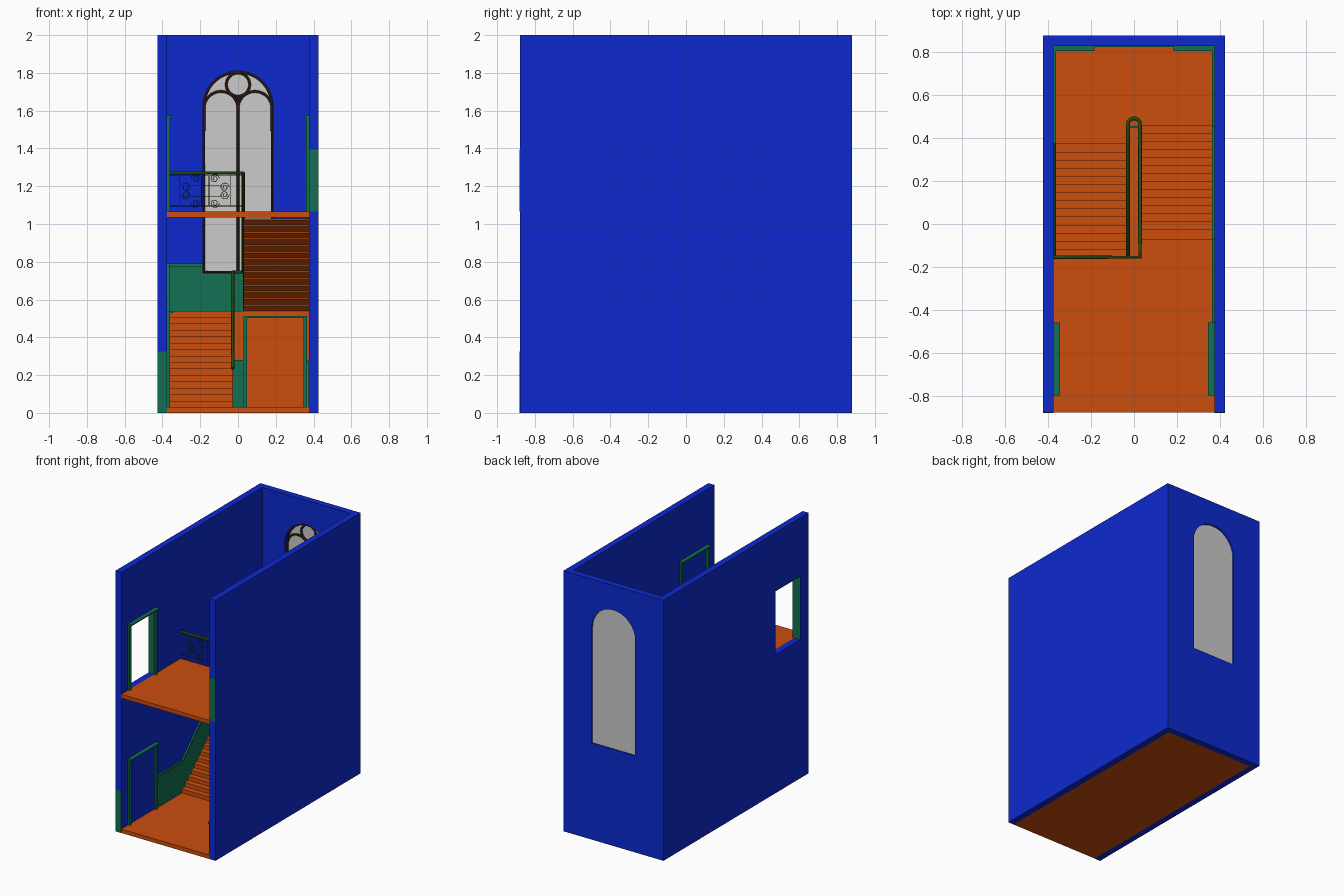
import bpy, bmesh, math
from mathutils import Vector

if "Cube" in bpy.data.objects:
    bpy.data.objects.remove(bpy.data.objects["Cube"])


def material(name, rgb):
    m = bpy.data.materials.new(name)
    m.diffuse_color = (*rgb, 1)
    m.use_nodes = True
    m.node_tree.nodes["Principled BSDF"].inputs["Base Color"].default_value = m.diffuse_color
    return m


BLUE = material("wall_blue", (0.004, 0.022, 0.62))
ORANGE = material("floor_orange", (0.60, 0.075, 0.004))
GREEN = material("trim_green", (0.006, 0.16, 0.085))
RAIL = material("rail_green", (0.02, 0.07, 0.004))
BROWN = material("tracery_brown", (0.025, 0.01, 0.005))


def link(name, data, mat):
    ob = bpy.data.objects.new(name, data)
    bpy.context.collection.objects.link(ob)
    if mat:
        data.materials.append(mat)
    return ob


def plate(name, loops, axis, a, b, mat):
    """Flat outline (first loop) with holes (other loops), thick from a to b along axis."""
    def put(p):
        return {'x': (a, p[0], p[1]), 'y': (p[0], a, p[1]), 'z': (p[0], p[1], a)}[axis]
    bm = bmesh.new()
    edges = []
    for loop in loops:
        vs = [bm.verts.new(put(p)) for p in loop]
        edges += [bm.edges.new((vs[i - 1], vs[i])) for i in range(len(vs))]
    bmesh.ops.triangle_fill(bm, use_beauty=True, edges=edges)
    ext = bmesh.ops.extrude_face_region(bm, geom=bm.faces[:])
    d = Vector([(b - a) if c == axis else 0 for c in 'xyz'])
    bmesh.ops.translate(bm, vec=d, verts=[g for g in ext['geom'] if isinstance(g, bmesh.types.BMVert)])
    bmesh.ops.recalc_face_normals(bm, faces=bm.faces[:])
    me = bpy.data.meshes.new(name)
    bm.to_mesh(me)
    bm.free()
    return link(name, me, mat)


def rect(u0, u1, v0, v1):
    return [(u0, v0), (u1, v0), (u1, v1), (u0, v1)]


def box(name, x, y, z, mat):
    return plate(name, [rect(*x, *y)], 'z', z[0], z[1], mat)


def tubes(name, paths, radius, mat, res=0):
    """Wires or rails; each path is (points, closed)."""
    cu = bpy.data.curves.new(name, 'CURVE')
    cu.dimensions = '3D'
    cu.bevel_depth, cu.bevel_resolution, cu.use_fill_caps = radius, res, True
    for pts, closed in paths:
        s = cu.splines.new('POLY')
        s.points.add(len(pts) - 1)
        for q, p in zip(s.points, pts):
            q.co = (*p, 1)
        s.use_cyclic_u = closed
    return link(name, cu, mat)


def arc(cx, cz, r, a0, a1, n):
    return [(cx + r * math.cos(a0 + (a1 - a0) * i / n), cz + r * math.sin(a0 + (a1 - a0) * i / n))
            for i in range(n + 1)]


W, E, B, F = 0.375, 0.425, 0.83, -0.88      # inner / outer half width, back inside, front
Z0, Z1, Z2 = 0.03, 0.54, 1.065              # ground, landing and upper floor levels
RUN, Y_L, Y_R, Y_W = 0.0375, -0.15, 0.455, 0.455
D0, D1 = -0.80, -0.46                       # side door frames along y

# walls with the window and upper left doorway openings
arch = [(-0.185, 0.74), (0.185, 0.74)] + arc(0, 1.625, 0.185, 0, math.pi, 28)
plate("back_wall", [rect(-E, E, 0, 2), arch], 'y', B, 0.88, BLUE)
plate("left_wall", [rect(F, B, 0, 2), rect(D0 + .02, D1 - .02, Z2, 1.555)], 'x', -E, -W, BLUE)
box("right_wall", (W, E), (F, B), (0, 2), BLUE)
box("left_wall_end_panel", (-E, -W), (F - .001, F + .002), (0, 0.325), GREEN)
box("right_wall_end_panel", (W, E), (F - .001, F + .002), (Z2, 1.395), GREEN)

# floors, landing and the wall below it
box("ground_floor", (-W, W), (F, B), (0, Z0), ORANGE)
plate("upper_floor", [[(-W, F), (W, F), (W, -0.07), (0.03, -0.07), (0.03, Y_L - .01), (-W, Y_L - .01)]],
      'z', 1.035, Z2, ORANGE)
plate("landing", [[(-W, 0.375), (-0.028, 0.375), (-0.028, Y_W), (W, Y_W), (W, B), (-W, B)]],
      'z', Z1 - 0.034, Z1, ORANGE)
box("closet_wall", (-W, W), (Y_W + .004, Y_W + .03), (Z0, Z1 - .034), ORANGE)


# stair flights: one step with a sloped underside, repeated
def flight(name, x0, x1, y0, z0, rise, s):
    t, n = 0.008, 0.006
    prof = [(0, 0), (RUN, rise - t), (RUN, rise), (-n, rise), (-n, rise - t), (0, rise - t)]
    ob = plate(name, [[(y0 + s * u, z0 + v) for u, v in prof]], 'x', x0, x1, ORANGE)
    m = ob.modifiers.new("steps", 'ARRAY')
    m.count, m.use_relative_offset, m.use_constant_offset = 14, False, True
    m.constant_offset_displace = (0, s * RUN, rise)


flight("lower_flight", -W, -0.028, Y_L, Z0, (Z1 - Z0) / 15, 1)
flight("upper_flight", 0.028, W, Y_R, Z1, (Z2 - Z1) / 15, -1)


# wainscot: thin panel under a thicker cap that follows a line of (y, z) floor points
def wainscot(name, line, side, h=0.25):
    top = [(y, z + h) for y, z in line]
    low = [(y, z + h - 0.014) for y, z in line]
    plate(name + "_panel", [line + low[::-1]], 'x', side * W, side * (W - 0.005), GREEN)
    plate(name + "_cap", [low + top[::-1]], 'x', side * W, side * (W - 0.012), GREEN)


wainscot("left_wainscot", [(D1, Z0), (Y_L, Z0), (0.375, Z1), (B, Z1)], -1)
wainscot("right_wainscot", [(D1, Z2), (-0.07, Z2), (Y_R, Z1), (B, Z1)], 1)
wainscot("ground_right_wainscot", [(F, Z0), (Y_W, Z0)], 1)
box("back_wainscot_panel", (-W, W), (B - .004, B), (Z1, 0.74), GREEN)
for s in (-1, 1):
    x = tuple(sorted((s * W, s * 0.185)))
    box("back_wainscot_side", x, (B - .005, B), (0.74, 0.776), GREEN)
    box("back_wainscot_cap", x, (B - .022, B), (0.776, 0.79), GREEN)
box("closet_wainscot", (-W, 0.03), (Y_W - .001, Y_W + .004), (Z0, 0.27), GREEN)
box("closet_wainscot_cap", (-W, 0.03), (Y_W - .006, Y_W + .004), (0.27, 0.28), GREEN)


# door frames: open-bottomed surround plus a projecting head
def surround(u0, u1, z, w=0.02, h=0.49):
    return [(u0, z), (u0 + w, z), (u0 + w, z + h), (u1 - w, z + h), (u1 - w, z), (u1, z),
            (u1, z + h + w - .008), (u0, z + h + w - .008)]


for name, s, z in (("ground_left", -1, Z0), ("upper_left", -1, Z2), ("upper_right", 1, Z2)):
    plate(name + "_door_frame", [surround(D0, D1, z)], 'x', s * W, s * (W - 0.015), GREEN)
    box(name + "_door_head", sorted((s * W, s * (W - 0.03))), (D0, D1), (z + .499, z + .51), GREEN)
plate("upper_left_door_lining", [surround(D0 + .019, D1 - .019, Z2, 0.004, 0.487)],
      'x', -E + .002, -W, GREEN)
plate("closet_door_frame", [surround(0.03, 0.365, Z0, 0.018, 0.472)], 'y', Y_W - .012, Y_W + .004, GREEN)

# arched window: pane and tracery
plate("window_pane", [arch], 'y', 0.864, 0.868, None)


def at_y(pts, y=0.857):
    return [(x, y, z) for x, z in pts]


inner = [(-0.18, 0.746), (0.18, 0.746)] + arc(0, 1.625, 0.18, 0, math.pi, 28)
tubes("window_tracery", [
    (at_y(inner), True),
    (at_y([(0, 0.745), (0, 1.675)]), False),
    (at_y(arc(0, 1.738, 0.062, 0, 2 * math.pi, 24)[:-1]), True),
    (at_y(arc(-0.09, 1.612, 0.09, 0, math.pi, 16)), False),
    (at_y(arc(0.09, 1.612, 0.09, 0, math.pi, 16)), False)], 0.008, BROWN, 1)

# handrail running up both flights and across the upper floor
R, H = 0.028, 0.205
hook = [(R * math.cos(a), 0.465 + R * math.sin(a), Z1 + H) for a in
        [math.pi * (1 - i / 8) for i in range(9)]]
rail = [(-R, Y_L, Z0 + H), (-R, 0.375, Z1 + H)] + hook + \
       [(R, -0.07, Z2 + H), (R, Y_L - .005, Z2 + H), (-W, Y_L - .005, Z2 + H)]
tubes("handrail", [(rail, False)], 0.009, RAIL, 1)


# wrought balustrade panels: frame bars and eight scrolls, mapped onto a plane
def balustrade(name, put, length, count):
    paths = [([put(0, .03), put(length, .03)], False), ([put(0, .19), put(length, .19)], False)]
    for u in (0, length):
        paths.append(([put(u, 0), put(u, H)], False))
    for k in range(count):
        c = length * (k + 0.5) / count
        for du in (-0.135, 0.135):
            paths.append(([put(c + du, .03), put(c + du, H)], False))
        for dv in (0.08, 0.14):
            paths.append(([put(c - .08, dv), put(c + .08, dv)], False))
        for du in (-0.02, 0.02):
            paths.append(([put(c + du, .03), put(c + du, .19)], False))
        for sx in (-1, 1):
            for sz in (-1, 1):
                for cu, cv in ((0.05, 0.065), (0.102, 0.02)):
                    pts = []
                    for i in range(25):
                        a, r = i / 24 * 3.5 * math.pi, 0.025 * (1 - 0.8 * i / 24)
                        pts.append(put(c + sx * (cu + r * math.cos(a)), .11 + sz * (cv + r * math.sin(a))))
                    paths.append((pts, False))
    tubes(name, paths, 0.0018, RAIL)


balustrade("upper_balustrade", lambda u, v: (R - u, Y_L - .005, Z2 + v), 0.403, 1)
balustrade("lower_flight_balustrade",
           lambda u, v: (-R, Y_L + u, Z0 + .004 + u * (Z1 - Z0) / .525 + v), 0.525, 2)
balustrade("upper_flight_balustrade",
           lambda u, v: (R, Y_R - u, Z1 + .004 + u * (Z2 - Z1) / .525 + v), 0.525, 2)
